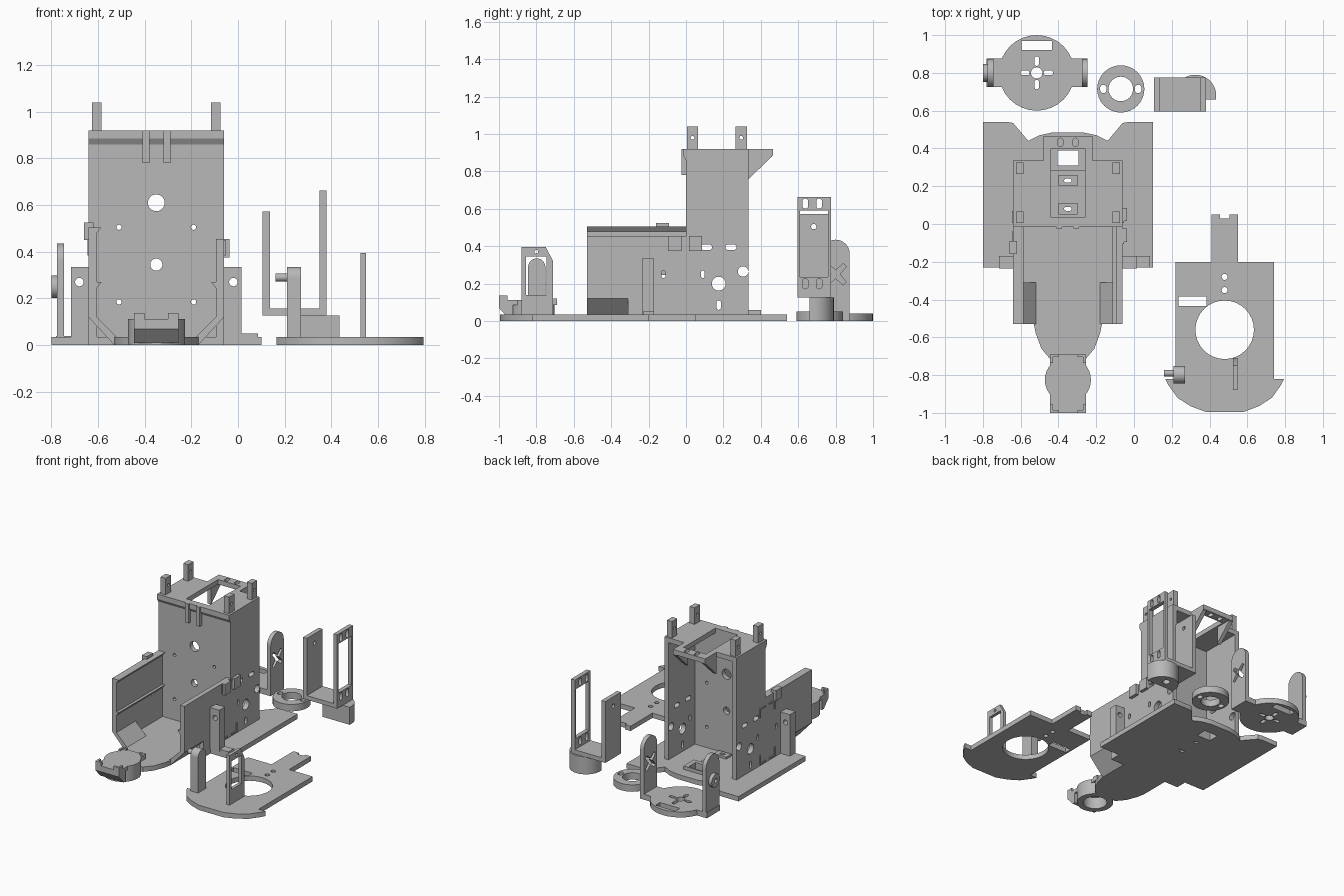
import bpy, bmesh, math
from mathutils import Matrix, Vector

if "Cube" in bpy.data.objects:
    bpy.data.objects.remove(bpy.data.objects["Cube"], do_unlink=True)

color = (.48, .48, .48, 1)
grey = bpy.data.materials.new("plain grey")
grey.use_nodes = True
grey.diffuse_color = color
grey.node_tree.nodes["Principled BSDF"].inputs["Base Color"].default_value = color

# Main body dimensions shared by many parts
MID, HALF = -.35, .29
FRONT, BACK, TOP = -.53, .335, .92
THICK = .035
INNER = HALF - THICK
WALL_START, FLOOR_WIDE = .12, -.31
QUARTER = math.pi / 2
TURN = {"z": Matrix.Identity(3),
        "x": Matrix(((0, 0, 1), (1, 0, 0), (0, 1, 0))),
        "y": Matrix(((1, 0, 0), (0, 0, -1), (0, 1, 0)))}


# Outline helpers
def rect(left, right, low, high):
    return [(left, low), (right, low), (right, high), (left, high)]


def circle(u, v, radius, start=0, quarters=4, steps=32):
    count = steps if quarters == 4 else steps + 1
    angles = [QUARTER * (start + quarters * i / steps) for i in range(count)]
    return [(u + radius * math.cos(a), v + radius * math.sin(a)) for a in angles]


def slot(u, v, width, height):
    radius = min(width, height) / 2
    reach = max(width, height) / 2 - radius
    if width > height:
        return circle(u + reach, v, radius, -1, 2, 8) + circle(u - reach, v, radius, 1, 2, 8)
    return circle(u, v + reach, radius, 0, 2, 8) + circle(u, v - reach, radius, 2, 2, 8)


def arch(u, half, low, high):
    return [(u - half, low), (u + half, low)] + circle(u, high - half, half, 0, 2, 16)


def corner(u, v, du, dv, arm, width):
    shape = [(0, 0), (arm, 0), (arm, width), (width, width), (width, arm), (0, arm)]
    return [(u + du * p, v + dv * q) for p, q in shape]


def mirrored(points, centre):
    return ([(centre + d, v) for d, v in points]
            + [(centre - d, v) for d, v in reversed(points)])


# Flat outline with holes, extruded between two positions along an axis
def plate(name, axis, start, end, outline, holes=()):
    curve = bpy.data.curves.new(name, "CURVE")
    curve.dimensions = "2D"
    curve.fill_mode = "BOTH"
    curve.extrude = (end - start) / 2
    for points in [outline, *holes]:
        spline = curve.splines.new("POLY")
        spline.points.add(len(points) - 1)
        for point, (u, v) in zip(spline.points, points):
            point.co = (u, v, 0, 1)
        spline.use_cyclic_u = True
    helper = bpy.data.objects.new(name + " outline", curve)
    bpy.context.collection.objects.link(helper)
    graph = bpy.context.evaluated_depsgraph_get()
    mesh = bpy.data.meshes.new_from_object(helper.evaluated_get(graph))
    bpy.data.objects.remove(helper, do_unlink=True)
    bpy.data.curves.remove(curve)
    offset = Vector()
    offset["xyz".index(axis)] = (start + end) / 2
    mesh.transform(Matrix.Translation(offset) @ TURN[axis].to_4x4())
    bm = bmesh.new()
    bm.from_mesh(mesh)
    bmesh.ops.remove_doubles(bm, verts=bm.verts, dist=.0001)
    bmesh.ops.recalc_face_normals(bm, faces=bm.faces)
    for face in bm.faces:
        face.smooth = True
    bm.to_mesh(mesh)
    bm.free()
    mesh.set_sharp_from_angle(angle=QUARTER / 3)
    mesh.materials.clear()
    mesh.materials.append(grey)
    mesh.name = name
    bpy.context.collection.objects.link(bpy.data.objects.new(name, mesh))


def box(name, left, right, front, back, low, high):
    plate(name, "z", low, high, rect(left, right, front, back))


def span(side, near, far):
    """Range of x between two distances from the body centre line."""
    return sorted((MID + side * near, MID + side * far))


# Main base plate: tapered nose, wide wings, scalloped rear
half_base = [(.09, -.72), (.14, -.66), (.17, -.58), (.18, FRONT), (.18, FLOOR_WIDE),
             (HALF, FLOOR_WIDE), (HALF, -.23), (.45, -.23), (.45, .54), (.32, .54),
             (HALF, BACK + .2), (.21, .44), (.15, .47), (.08, .485)]
clip_rows = (.08, .23)
window = rect(MID - .055, MID + .055, .31, .39)
plate("base_plate", "z", 0, THICK, mirrored(half_base, MID),
      [window] + [slot(MID, y, .04, .02) for y in clip_rows])
plate("floor_frame", "z", THICK, .06, rect(MID - .09, MID + .09, .28, .4), [window])
for y in clip_rows:
    plate("floor_clip", "z", THICK, .05, rect(MID - .05, MID + .05, y - .03, y + .03),
          [slot(MID, y, .04, .02)])

# Parts on both sides of the body; the left front wall is slightly lower
for side, wall_top in ((-1, .505), (1, .455)):
    wall = [(FRONT, WALL_START), (FLOOR_WIDE, WALL_START), (FLOOR_WIDE, THICK), (BACK, THICK),
            (BACK, TOP), (0, TOP), (0, wall_top), (FRONT, wall_top)]
    wall_holes = [circle(.175, .2, .037), circle(.305, .265, .028), slot(.175, .085, .025, .05)]
    wall_holes += [slot(y, .395, .06, .03) for y in (.11, .24)]
    wall_holes += [slot(y, .25, .02, .04) for y in (-.12, .09)]
    plate("side_wall", "x", *span(side, INNER, HALF), wall, wall_holes)
    # Sloping gusset between wall and floor
    gusset = [(INNER, WALL_START), (HALF, WALL_START), (.18, 0), (.155, .02)]
    plate("floor_gusset", "y", FRONT, FLOOR_WIDE, [(MID + side * d, z) for d, z in gusset])
    # Inner ledges
    for z in ((.27, wall_top) if side < 0 else (.27,)):
        ledge = [(INNER, z), (INNER - .02, z), (INNER, z - .025)]
        plate("wall_ledge", "y", FRONT, 0, [(MID + side * d, v) for d, v in ledge])
    # Corner brackets around the motor opening
    for y, dy in ((-.105, 1), (.07, -1)):
        for z, dz in ((.045, 1), (.45, -1)):
            plate("corner_bracket", "x", *span(side, HALF, HALF + .006),
                  corner(y, z, dy, dz, .065, .01))
    # Arm post
    post = span(side, HALF, HALF + .075)
    plate("arm_post", "y", -.235, -.17, rect(*post, THICK, BACK),
          [circle(MID + side * .33, .27, .018)])
    # Top posts
    for y in (.035, .295):
        plate("top_post", "x", *span(side, .235, .275), rect(y - .03, y + .03, TOP, 1.04),
              [circle(y, .98, .01)])
    # Funnel side at the rear of the tower
    plate("rear_gusset", "x", *span(side, .1, .13),
          [(BACK, .76), (.46, .88), (.46, TOP), (BACK, TOP)])
    # Front clip over the tower lip
    plate("front_clip", "y", -.025, 0, rect(*span(side, .03, .06), .78, TOP))

# Hooks on the outside of the walls
box("right_wall_hook", -.66, -.62, -.16, -.09, .45, .525)
for y in (-.06, .05):
    box("left_wall_hook", -.07, -.037, y - .035, y + .035, .375, .455)
box("left_post_foot", 0, .085, -.23, -.17, THICK, .05)

# Tower front, lip and top
plate("tower_front", "y", 0, THICK, rect(MID - HALF, MID + HALF, THICK, TOP),
      [circle(MID, .61, .036), circle(MID, .345, .026)]
      + [circle(MID + d, z, .011) for d in (-.16, .16) for z in (.185, .505)])
plate("tower_lip", "x", MID - HALF, MID + HALF,
      [(0, .86), (-.015, .885), (-.015, TOP), (0, TOP)])
half_top = [(HALF, 0), (HALF, BACK), (.13, BACK), (.13, .465)]
plate("tower_top", "z", TOP - THICK, TOP, mirrored(half_top, MID),
      [rect(MID - .09, MID + .09, THICK, .4)]
      + [slot(MID + d, .432, .03, .045) for d in (-.04, .04)])

# Caster holder at the nose
caster_y, cap_top = -.825, .112
cap = span(1, -.095, .095)
plate("caster_ring", "z", 0, cap_top, circle(MID, caster_y, .122), [circle(MID, caster_y, .08)])
box("caster_cap", *cap, -1, -.69, .085, cap_top)
plate("caster_front", "x", *cap, [(-1, .09), (-1, .07), (-.945, .01), (-.925, .01), (-.925, .09)])
for x, dx in zip(cap, (1, -1)):
    for y, dy, height in ((-1, 1, .025), (-.69, -1, .01)):
        plate("caster_corner", "z", cap_top, cap_top + height, corner(x, y, dx, dy, .045, .015))

# Separate cover plate with a rounded front, a stem and a notch
cover_x = .48
half_cover = [(.1, -.995), (.18, -.965), (.25, -.92), (.3, -.85), (.315, -.82), (.26, -.82),
              (.26, -.2), (.07, -.2), (.07, .05), (.025, .05), (.025, .03)]
plate("cover_plate", "z", 0, THICK, mirrored(half_cover, cover_x),
      [circle(cover_x, -.56, .155), rect(.235, .385, -.435, -.385)]
      + [circle(cover_x, y, .016) for y in (-.28, -.35)])
frame = [(-.88, THICK), (-.71, THICK), (-.71, .32), (-.75, .395), (-.88, .395)]
plate("cover_frame", "x", .525, .548, frame,
      [rect(-.855, -.745, .14, .345), circle(-.8, .37, .01)])
plate("cover_arch", "x", .21, .27, arch(-.798, .046, THICK, BACK))
plate("cover_pivot", "x", .16, .21, circle(-.79, .29, .017))

# Turntable with two upright arms
hub_x, hub_y = -.515, .8
offsets = (-.062, .062)
plate("turntable", "z", 0, .04, circle(hub_x, hub_y, .2),
      [rect(hub_x - .08, hub_x + .08, .92, .97), circle(hub_x, hub_y, .03)]
      + [slot(hub_x + d, hub_y, .05, .025) for d in offsets]
      + [slot(hub_x, hub_y + d, .025, .05) for d in offsets])
for left, right in ((-.78, -.68), (MID, -.245)):
    box("turntable_tab", left, right, hub_y - .075, hub_y + .075, 0, .04)
arm = arch(hub_y, .075, .04, .435)
plate("pivot_arm", "x", -.775, -.745, arm)
plate("pivot_boss", "x", -.8, -.775, circle(hub_y, .25, .048), [circle(hub_y, .25, .015)])
cross = []
for quarter in range(4):
    for turn, radius in ((.4, .07), (.6, .07), (1, .022)):
        angle = QUARTER * (quarter + turn)
        cross.append((hub_y + radius * math.cos(angle), .25 + radius * math.sin(angle)))
plate("horn_arm", "x", -.275, -.245, arm, [cross])

# Loose ring
ring_x, ring_y = -.07, .715
plate("loose_ring", "z", 0, .05, circle(ring_x, ring_y, .125),
      [circle(ring_x, ring_y, .065)] + [slot(ring_x + d, ring_y, .035, .045) for d in (-.092, .092)])

# Tall bracket on a half-round foot
near, far, deck = .595, .775, .127
box("bracket_floor", .105, .38, near, far, deck, deck + .03)
plate("bracket_short_side", "x", .105, .137, rect(near, far, deck, .572),
      [circle(.683, .505, .014)])
plate("bracket_frame", "x", .35, .38, rect(near, far, deck, .663),
      [rect(near + .015, far - .015, .235, .592)]
      + [slot(y, z, .03, .055) for y in (.638, .712) for z in (.2, .628)])
plate("bracket_foot", "z", 0, deck, [(.215, .66), (.435, .66)] + circle(.325, .68, .11, 0, 2),
      [circle(.325, .725, .025)])
